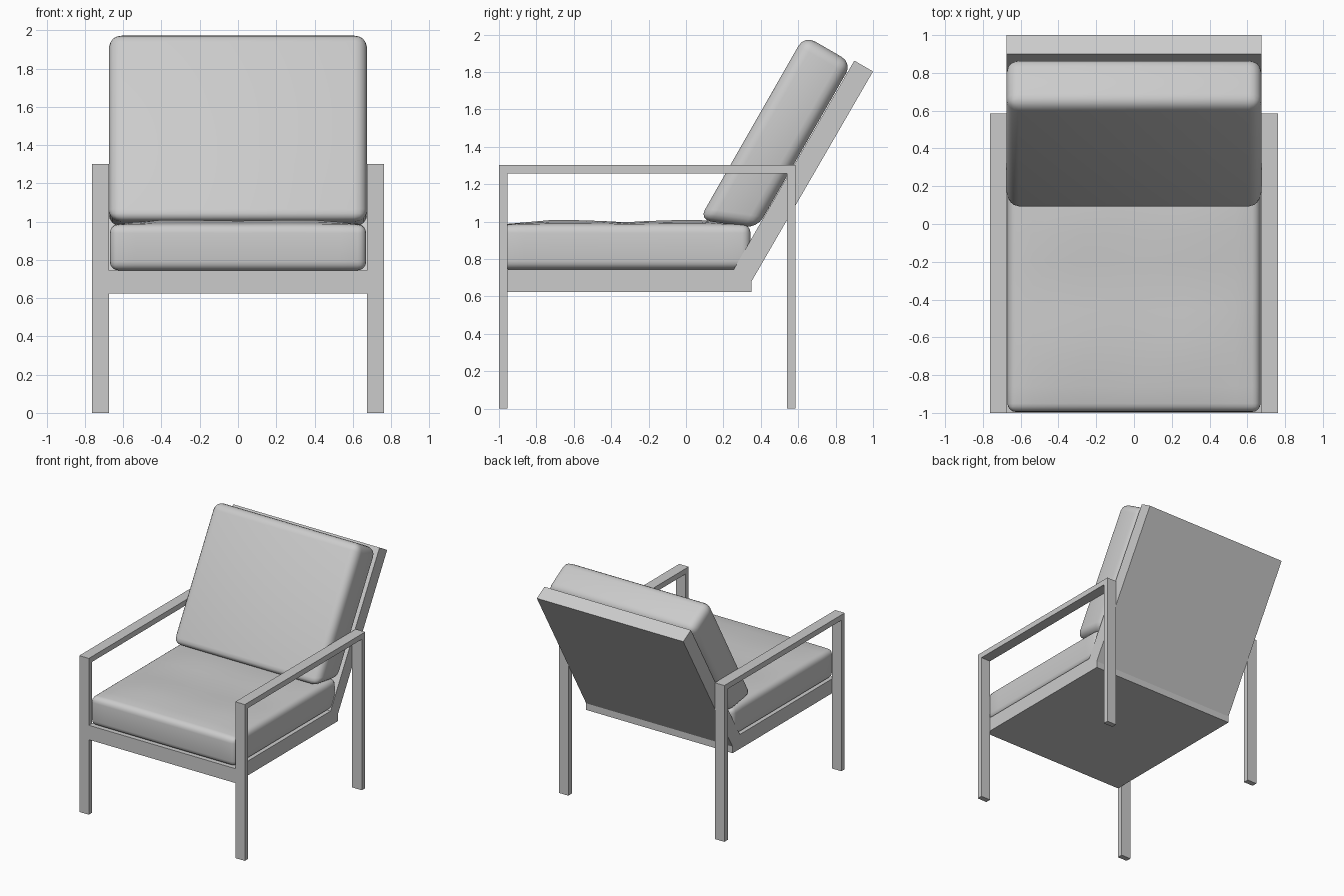
import bpy, bmesh, math

if "Cube" in bpy.data.objects:
    bpy.data.objects.remove(bpy.data.objects["Cube"])


def finish(name, bm, bevel=0, segments=4):
    bmesh.ops.recalc_face_normals(bm, faces=bm.faces)
    mesh = bpy.data.meshes.new(name)
    bm.to_mesh(mesh)
    bm.free()
    obj = bpy.data.objects.new(name, mesh)
    bpy.context.collection.objects.link(obj)
    if bevel:
        mod = obj.modifiers.new("soft_edges", "BEVEL")
        mod.width = bevel
        mod.segments = segments
        mod.limit_method = "ANGLE"
        mod.angle_limit = math.radians(40)
        for poly in mesh.polygons:
            poly.use_smooth = True
    return obj


def extrude_profile(name, points, x0, x1, bevel=0):
    """Extrude a (y, z) side profile from x0 to x1."""
    bm = bmesh.new()
    face = bm.faces.new([bm.verts.new((x0, y, z)) for y, z in points])
    ext = bmesh.ops.extrude_face_region(bm, geom=[face])
    moved = [g for g in ext["geom"] if isinstance(g, bmesh.types.BMVert)]
    bmesh.ops.translate(bm, verts=moved, vec=(x1 - x0, 0, 0))
    return finish(name, bm, bevel)


# Leg and armrest loops, one on each side
loop = [(-1, 0), (-0.955, 0), (-0.955, 1.257), (0.54, 1.257),
        (0.54, 0), (0.585, 0), (0.585, 1.302), (-1, 1.302)]
for side, sx in (("left", -1), ("right", 1)):
    extrude_profile(side + "_leg_and_armrest", loop, sx * 0.675, sx * 0.763)

# Seat base and reclined back panel
shell = [(-1, 0.625), (0.35, 0.625), (0.35, 0.68), (1.0, 1.803),
         (0.9, 1.861), (0.255, 0.745), (-1, 0.745)]
extrude_profile("seat_and_back_frame", shell, -0.675, 0.675)

# Back cushion, resting on the panel and seat
back = [(0.07, 1.01), (0.38, 0.965), (0.888, 1.849), (0.633, 1.996)]
extrude_profile("back_cushion", back, -0.675, 0.675, 0.065)

# Seat cushion with a gently wavy top
bm = bmesh.new()
bmesh.ops.create_cube(bm, size=1)
for v in bm.verts:
    v.co = (v.co.x * 1.34, v.co.y * 1.34 - 0.325, v.co.z * 0.24 + 0.865)
flat = [e for e in bm.edges if abs(e.verts[0].co.z - e.verts[1].co.z) < 0.01]
bmesh.ops.subdivide_edges(bm, edges=flat, cuts=9, use_grid_fill=True)
for v in bm.verts:
    if v.co.z > 0.9:
        u, w = abs(v.co.x) / 0.67, abs(v.co.y + 0.325) / 0.67
        rim = min(1, 3 * (1 - u)) * min(1, 3 * (1 - w))
        v.co.z += rim * (0.012 + 0.012 * math.sin(math.pi * w) * (0.6 + 0.4 * math.sin(math.pi * u)))
finish("seat_cushion", bm, 0.045)
